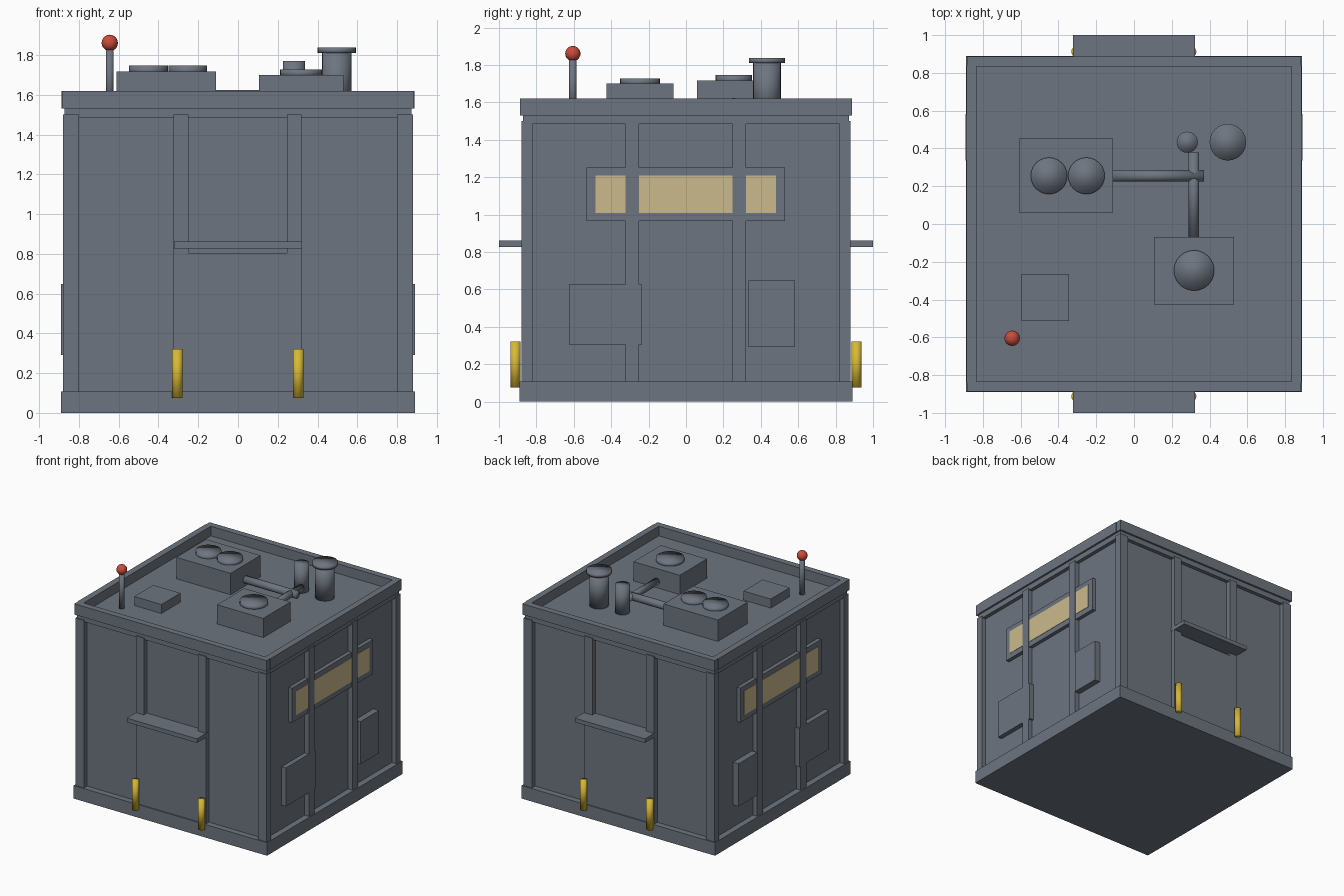
import bpy
from mathutils import Vector

default = bpy.data.objects.get("Cube")
if default:
    bpy.data.objects.remove(default, do_unlink=True)


def material(name, rgb):
    mat = bpy.data.materials.new(name)
    mat.use_nodes = True
    mat.diffuse_color = (*rgb, 1)
    mat.node_tree.nodes["Principled BSDF"].inputs["Base Color"].default_value = (*rgb, 1)
    return mat


GREY = material("slate grey", (0.155, 0.178, 0.215))
CREAM = material("window cream", (0.6, 0.49, 0.26))
YELLOW = material("safety yellow", (0.68, 0.48, 0.035))
RED = material("beacon red", (0.6, 0.07, 0.045))


def finish(name, mat, smooth=False):
    ob = bpy.context.object
    ob.name = name
    ob.data.materials.append(mat)
    for face in ob.data.polygons:
        face.use_smooth = smooth
    return ob


def box(name, x, y, z, mat=GREY):
    """Box between the given (low, high) limits on each axis."""
    bpy.ops.mesh.primitive_cube_add(size=1)
    ob = finish(name, mat)
    for v in ob.data.vertices:
        v.co = [lo + (c + 0.5) * (hi - lo) for c, (lo, hi) in zip(v.co, (x, y, z))]
    return ob


def rod(name, start, end, radius, mat=GREY):
    """Smooth round bar from start to end."""
    a, b = Vector(start), Vector(end)
    bpy.ops.mesh.primitive_cylinder_add(vertices=24, radius=radius, depth=(b - a).length,
                                        location=(a + b) / 2)
    ob = finish(name, mat, smooth=True)
    ob.rotation_mode = 'QUATERNION'
    ob.rotation_quaternion = (b - a).to_track_quat('Z', 'Y')
    return ob


def span(sign, lo, hi):
    return tuple(sorted((sign * lo, sign * hi)))


WALL, POST, EDGE, DECK = 0.84, 0.88, 0.888, 1.54
BASE, RIM, TOP = 0.108, 1.53, 1.62

# Body, plinth and corner posts
box("wall_core", (-WALL, WALL), (-WALL, WALL), (0.05, DECK))
box("plinth", (-0.89, 0.89), (-0.89, 0.89), (0, BASE))
box("top_beam", (-0.872, 0.872), (-0.872, 0.872), (1.485, RIM))
for sx in (-1, 1):
    for sy in (-1, 1):
        box("corner_post", span(sx, 0.8, POST), span(sy, 0.822, POST), (BASE, 1.5))

# Parapet around the roof
for s, side in ((-1, "right"), (1, "left")):
    box(side + "_parapet", span(s, 0.835, EDGE), (-0.84, 0.84), (RIM, TOP))
for s, side in ((-1, "front"), (1, "back")):
    box(side + "_parapet", (-0.884, 0.884), span(s, 0.835, EDGE), (RIM, TOP))

# Front and back walls: posts, door panel, shelf and bollards
for s, side in ((-1, "front"), (1, "back")):
    for x in (-0.287, 0.283):
        box(side + "_wall_post", (x - 0.037, x + 0.037), span(s, 0.82, POST), (BASE, 1.5))
    box(side + "_door_panel", (-0.324, 0.32), span(s, 0.82, POST), (BASE, 0.805))
    box(side + "_shelf", (-0.322, 0.322), span(s, 0.83, 1), (0.828, 0.862))
    for x in (-0.305, 0.303):
        rod(side + "_bollard", (x, s * 0.912, 0.075), (x, s * 0.912, 0.322), 0.027, YELLOW)

# Side walls: posts, windows and equipment boxes
for s, side in ((-1, "right"), (1, "left")):
    for y in (-0.287, 0.285):
        box(side + "_wall_post", span(s, 0.82, POST), (y - 0.037, y + 0.037), (BASE, 1.5))
    box(side + "_window_frame", span(s, 0.82, 0.872), (-0.533, 0.53), (0.965, 1.252))
    for lo, hi in ((-0.485, -0.324), (-0.25, 0.248), (0.322, 0.48)):
        box(side + "_window", span(s, 0.87, 0.875), (lo, hi), (1.01, 1.21), CREAM)
    box(side + "_wide_wall_box", span(s, 0.82, POST - 0.001), (-0.625, -0.235), (0.305, 0.626))
    box(side + "_narrow_wall_box", span(s, 0.82, 0.891), (0.335, 0.582), (0.292, 0.647))

# Roof units with round fans
box("large_roof_unit", (-0.61, -0.11), (0.06, 0.452), (DECK - 0.02, 1.718))
for x in (-0.45, -0.252):
    rod("large_unit_fan", (x, 0.255, 1.7), (x, 0.255, 1.746), 0.097)
box("small_roof_unit", (0.105, 0.53), (-0.425, -0.068), (DECK - 0.02, 1.7))
rod("small_unit_fan", (0.318, -0.246, 1.69), (0.318, -0.246, 1.727), 0.107)
box("roof_hatch", (-0.595, -0.345), (-0.513, -0.264), (DECK - 0.02, 1.615))

# Chimneys and roof pipes
rod("chimney", (0.497, 0.433, DECK - 0.02), (0.497, 0.433, 1.82), 0.074)
rod("chimney_cap", (0.497, 0.433, 1.81), (0.497, 0.433, 1.837), 0.097)
rod("small_vent", (0.282, 0.433, DECK - 0.02), (0.282, 0.433, 1.77), 0.056)
rod("cross_pipe", (-0.12, 0.255, 1.593), (0.37, 0.255, 1.593), 0.031)
rod("long_pipe", (0.317, -0.08, 1.593), (0.317, 0.378, 1.593), 0.028)

# Beacon mast
rod("beacon_mast", (-0.645, -0.605, DECK - 0.02), (-0.645, -0.605, 1.84), 0.02)
bpy.ops.mesh.primitive_uv_sphere_add(segments=16, ring_count=10, radius=0.041,
                                     location=(-0.645, -0.605, 1.861))
finish("beacon_light", RED, smooth=True)
